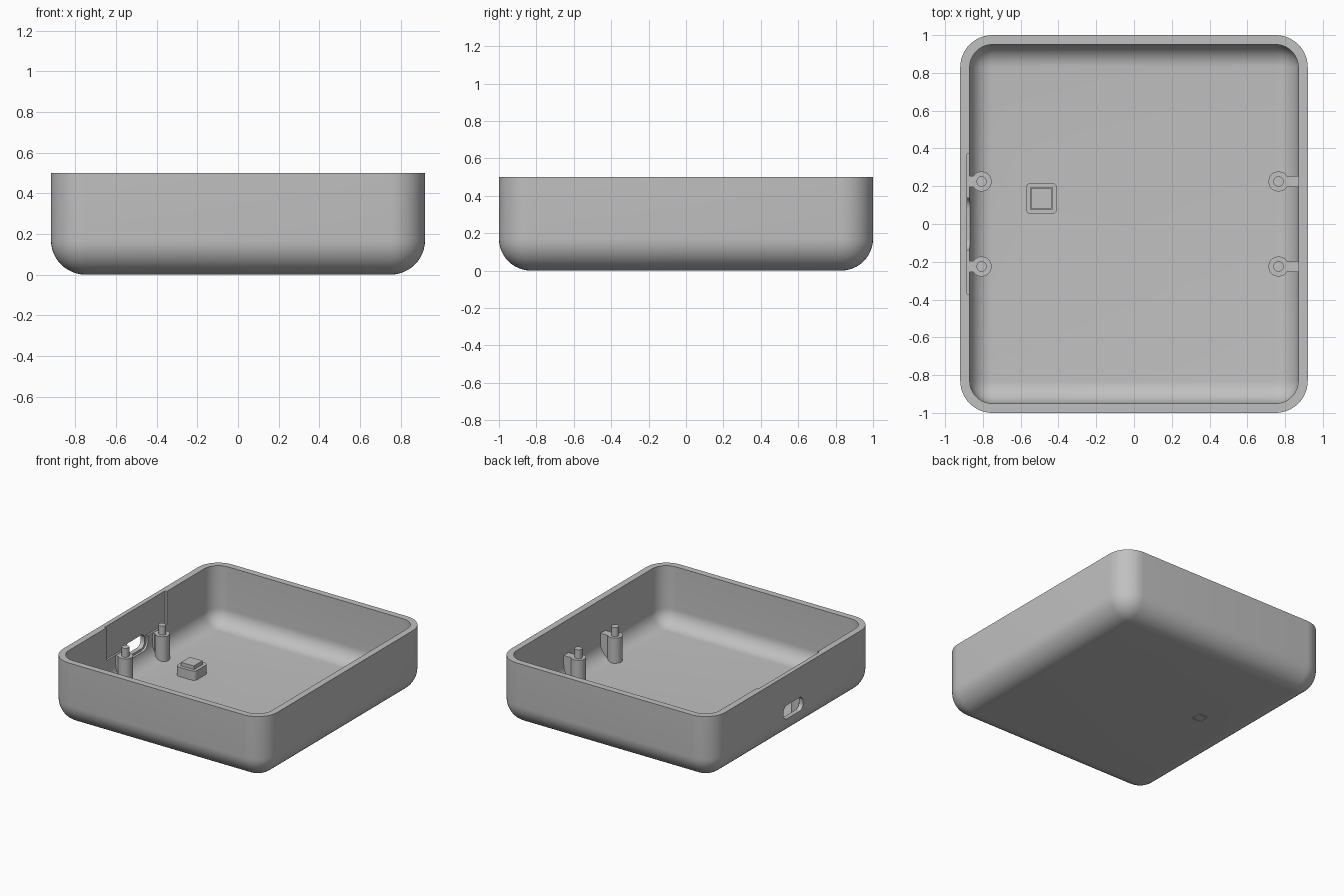
import bpy
import bmesh
from math import radians
from mathutils import Vector

if "Cube" in bpy.data.objects:
    bpy.data.objects.remove(bpy.data.objects["Cube"], do_unlink=True)

grey = bpy.data.materials.new("plain grey")
grey.use_nodes = True
GREY = (0.53, 0.53, 0.53, 1)
grey.diffuse_color = GREY
grey.node_tree.nodes["Principled BSDF"].inputs["Base Color"].default_value = GREY


def add(name, bm):
    """Turn a bmesh into a linked grey object."""
    bmesh.ops.recalc_face_normals(bm, faces=bm.faces[:])
    mesh = bpy.data.meshes.new(name)
    bm.to_mesh(mesh)
    bm.free()
    mesh.materials.append(grey)
    ob = bpy.data.objects.new(name, mesh)
    bpy.context.collection.objects.link(ob)
    return ob


def box(name, lo, hi, radius=0, axis=2, round_base=False, segments=8):
    """Box between two corners; rounds edges along an axis, and the base."""
    bm = bmesh.new()
    bmesh.ops.create_cube(bm, size=1)
    lo, hi = Vector(lo), Vector(hi)
    for v in bm.verts:
        v.co = Vector([lo[i] if v.co[i] < 0 else hi[i] for i in range(3)])
    if radius:
        edges = []
        for e in bm.edges:
            a, b = (v.co for v in e.verts)
            along = abs((b - a).normalized()[axis]) > 0.9
            base = max(a.z, b.z) < lo.z + 0.001
            if along or (round_base and base):
                edges.append(e)
        bmesh.ops.bevel(bm, geom=edges, offset=radius, segments=segments,
                        profile=0.5, affect='EDGES')
    return add(name, bm)


def cylinder(name, x, y, z0, z1, r):
    bm = bmesh.new()
    bmesh.ops.create_cone(bm, cap_ends=True, segments=32, radius1=r, radius2=r,
                          depth=z1 - z0)
    bmesh.ops.translate(bm, verts=bm.verts, vec=(x, y, (z0 + z1) / 2))
    return add(name, bm)


def cut(target, *cutters):
    """Subtract each cutter and delete it."""
    bpy.context.view_layer.objects.active = target
    for c in cutters:
        c.hide_render = True
        mod = target.modifiers.new("cut", 'BOOLEAN')
        mod.operation = 'DIFFERENCE'
        mod.solver = 'EXACT'
        mod.object = c
        bpy.ops.object.modifier_apply(modifier=mod.name)
        bpy.data.objects.remove(c, do_unlink=True)


# Open tray shell with rounded corners and base
W, D, H, WALL, R = 0.92, 1.0, 0.5, 0.05, 0.17
LX, LY = -0.49, 0.135          # light pipe position
shell = box("tray_shell", (-W, -D, 0), (W, D, H), R, 2, True, 12)
cut(shell,
    box("cavity", (WALL - W, WALL - D, WALL), (W - WALL, D - WALL, H + 0.3),
        R - WALL, 2, True, 12),
    # thinned wall panel, port surround and port opening
    box("panel_cutter", (-0.885, -0.37, 0.245), (-0.8, 0.37, 0.7)),
    box("surround_cutter", (-0.885, -0.14, 0.145), (-0.8, 0.14, 0.285), 0.06, 0),
    box("port_cutter", (-1.1, -0.12, 0.162), (-0.7, 0.12, 0.268), 0.045, 0),
    # small square window in the floor
    box("window_cutter", (LX - 0.04, LY - 0.04, -0.1),
        (LX + 0.04, LY + 0.04, 0.1)))

# Square collar with the light pipe standing in it
collar = box("pipe_collar", (LX - 0.083, LY - 0.083, 0.049),
             (LX + 0.083, LY + 0.083, 0.122), 0.03)
cut(collar, box("collar_cutter", (LX - 0.058, LY - 0.058, 0),
                (LX + 0.058, LY + 0.058, 0.3)))
box("light_pipe_stem", (LX - 0.037, LY - 0.037, 0), (LX + 0.037, LY + 0.037, 0.06))
box("light_pipe_head", (LX - 0.054, LY - 0.054, 0.052),
    (LX + 0.054, LY + 0.054, 0.148))

# Four mounting posts with pins, each tied to the wall by a rib
TOP = 0.245
for side, sx, px in (("right", -1, 0.807), ("left", 1, 0.765)):
    for end, y in (("front", -0.225), ("back", 0.225)):
        tag = side + "_" + end
        cylinder("post_" + tag, sx * px, y, 0.048, TOP, 0.053)
        cylinder("pin_" + tag, sx * px, y, TOP - 0.01, 0.315, 0.027)
        bm = bmesh.new()
        profile = ((px, TOP - 0.003), (px, 0.05), (0.815, 0.05),
                   (0.88, 0.1), (0.88, TOP - 0.003))
        face = bm.faces.new([bm.verts.new((sx * x, y - 0.03, z))
                             for x, z in profile])
        ext = bmesh.ops.extrude_face_region(bm, geom=[face])["geom"]
        bmesh.ops.translate(bm, vec=(0, 0.06, 0), verts=[
            g for g in ext if isinstance(g, bmesh.types.BMVert)])
        add("rib_" + tag, bm)

# Smooth rounded surfaces, keep crisp edges
for ob in bpy.context.scene.objects:
    if ob.type == 'MESH':
        bpy.ops.object.select_all(action='DESELECT')
        ob.select_set(True)
        bpy.context.view_layer.objects.active = ob
        bpy.ops.object.shade_smooth_by_angle(angle=radians(30))
